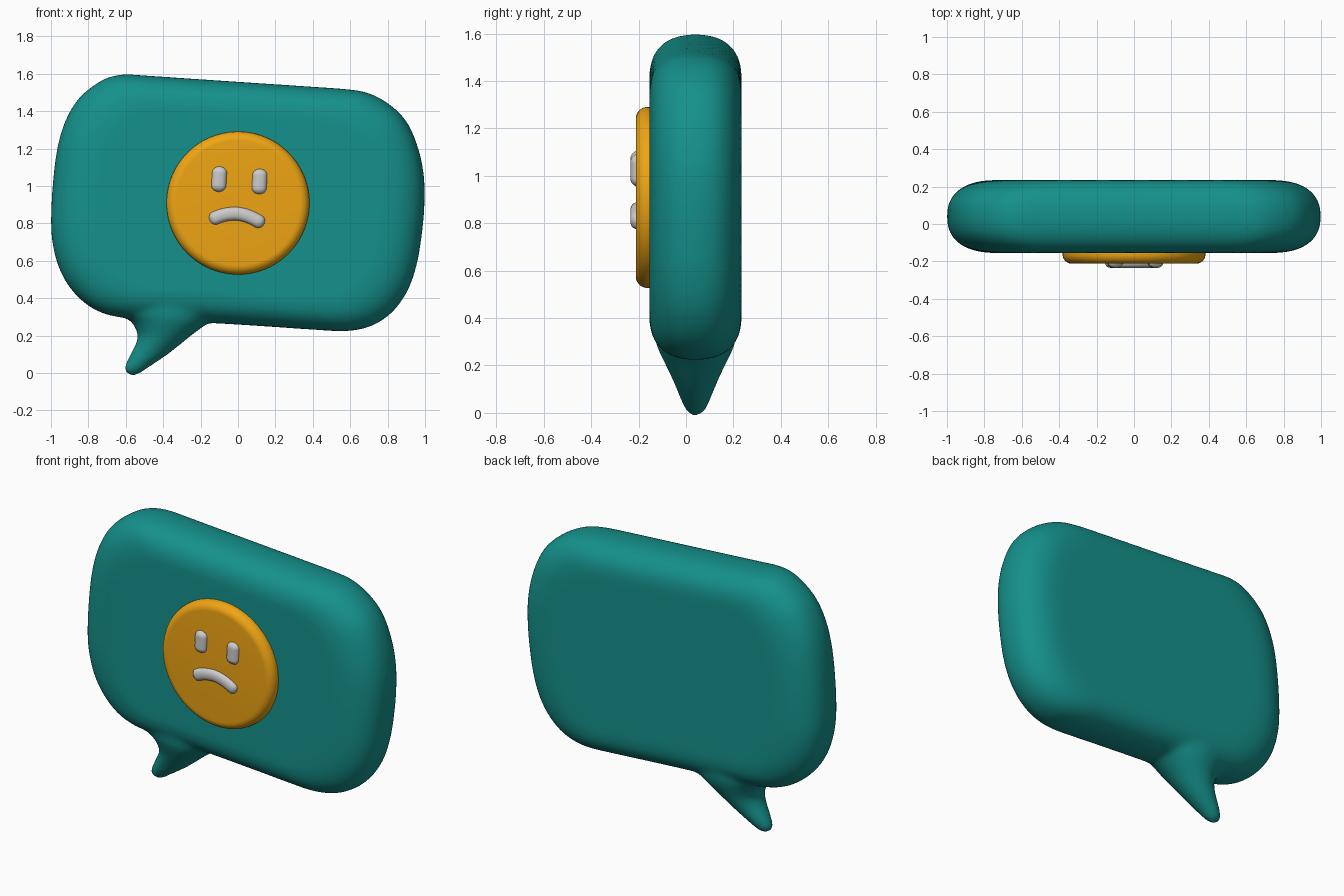
import bpy, bmesh, math
from mathutils import Vector

if "Cube" in bpy.data.objects:
    bpy.data.objects.remove(bpy.data.objects["Cube"])


def material(name, color):
    m = bpy.data.materials.new(name)
    m.diffuse_color = color
    m.use_nodes = True
    m.node_tree.nodes["Principled BSDF"].inputs["Base Color"].default_value = m.diffuse_color
    return m


def loft(bm, rings):
    """Skin a list of closed rings and cap both ends."""
    vs = [[bm.verts.new(p) for p in r] for r in rings]
    n = len(vs[0])
    for a, b in zip(vs, vs[1:]):
        for i in range(n):
            j = (i + 1) % n
            bm.faces.new((a[i], a[j], b[j], b[i]))
    bm.faces.new(vs[0][::-1])
    bm.faces.new(vs[-1])


def finish(name, bm, mat):
    bmesh.ops.recalc_face_normals(bm, faces=bm.faces)
    for f in bm.faces:
        f.smooth = True
    me = bpy.data.meshes.new(name)
    bm.to_mesh(me)
    bm.free()
    me.materials.append(mat)
    ob = bpy.data.objects.new(name, me)
    bpy.context.collection.objects.link(ob)
    return ob


def spline(pts, steps, closed):
    """Catmull-Rom samples through 2D or 3D points."""
    pts = [Vector(p) for p in pts]
    n = len(pts)
    get = (lambda i: pts[i % n]) if closed else (lambda i: pts[max(0, min(n - 1, i))])
    out = []
    for i in range(n if closed else n - 1):
        a, b, c, d = (get(i + k) for k in (-1, 0, 1, 2))
        for s in range(steps):
            t = s / steps
            out.append(0.5 * (2 * b + (c - a) * t + (2 * a - 5 * b + 4 * c - d) * t * t
                              + (3 * b - a - 3 * c + d) * t ** 3))
    if not closed:
        out.append(pts[-1])
    return out


def spow(v, p):
    return math.copysign(abs(v) ** p, v)


teal = material("teal", (0.0075, 0.283, 0.26, 1))
orange = material("orange", (0.86, 0.375, 0.0066, 1))
white = material("white", (0.95, 0.95, 0.97, 1))

# Speech bubble: pillow-edged slab from a front outline
outline = spline([(-.6, 1.597), (-.48, 1.59), (-.2, 1.571), (.1, 1.551), (.4, 1.531),
                  (.6, 1.516), (.71, 1.493), (.82, 1.43), (.905, 1.34), (.965, 1.2),
                  (.995, 1.05), (.997, .89), (.982, .73), (.955, .575), (.905, .435),
                  (.82, .32), (.71, .25), (.58, .224), (.4, .232), (.15, .249),
                  (-.12, .266), (-.5, .288), (-.6, .294), (-.71, .315), (-.81, .366),
                  (-.9, .457), (-.96, .568), (-.993, .70), (-1, .83), (-.99, 1.02),
                  (-.967, 1.2), (-.925, 1.345), (-.857, 1.463), (-.765, 1.543),
                  (-.685, 1.584)], 5, True)
bm = bmesh.new()
rings = []
for k in range(33):
    a = -math.pi / 2 + math.pi * k / 32
    s = 0.73 + 0.27 * abs(math.cos(a)) ** (2 / 2.4)
    y = 0.04 + 0.195 * spow(math.sin(a), 2 / 2.4)
    rings.append([(p.x * s, y, .91 + (p.y - .91) * s) for p in outline])
loft(bm, rings)

# Tail: horizontal ellipses given as (z, left, right) and half depth
sections = [(.5, -.5, -.22, .165), (.4, -.58, -.14, .178), (.31, -.62, -.1, .172),
            (.27, -.565, -.155, .16), (.2, -.532, -.25, .126), (.15, -.55, -.31, .103),
            (.1, -.578, -.372, .082), (.05, -.604, -.445, .063), (.02, -.614, -.49, .05),
            (-.002, -.605, -.52, .035), (-.014, -.585, -.54, .015)]
loft(bm, [[((l + r) / 2 + (r - l) / 2 * math.cos(u), .04 + h * math.sin(u), z)
           for u in [2 * math.pi * i / 40 for i in range(40)]] for z, l, r, h in sections])
bubble = finish("speech_bubble", bm, teal)
rm = bubble.modifiers.new("merge", 'REMESH')
rm.mode = 'VOXEL'
rm.voxel_size = 0.014
rm.use_smooth_shade = True
sm = bubble.modifiers.new("blend", 'SMOOTH')
sm.factor = 0.5
sm.iterations = 26

# Face disc with a rounded front rim
prof = [(.382, -.1)] + [(.332 + .05 * math.cos(a), -.162 - .05 * math.sin(a))
                        for a in [math.pi / 2 * i / 10 for i in range(11)]]
bm = bmesh.new()
loft(bm, [[(r * math.cos(u), y, .909 + r * math.sin(u))
           for u in [2 * math.pi * i / 96 for i in range(96)]] for r, y in prof])
finish("face_disc", bm, orange)


def pill(name, pts, r, depth, cap):
    """Rounded bar along a front-plane path."""
    path = spline(pts, 24 // (len(pts) - 1), False)
    length = sum((b - a).length for a, b in zip(path, path[1:]))
    rings, run = [], 0
    for i, p in enumerate(path):
        t = (path[min(i + 1, len(path) - 1)] - path[max(i - 1, 0)]).normalized()
        if i:
            run += (p - path[i - 1]).length
        e = min(1, min(run, length - run) / cap)
        w = max(.3, math.sqrt(max(0, 1 - (1 - e) ** 2)))
        rings.append([(p.x - t.y * r * w * c, -.2 - depth * w * s, p.y + t.x * r * w * c)
                      for c, s in [(spow(math.cos(u), .85), spow(math.sin(u), .85))
                                   for u in [2 * math.pi * k / 24 for k in range(24)]]])
    bm = bmesh.new()
    loft(bm, rings)
    finish(name, bm, white)


# Eyes and frowning mouth
for name, x, z in (("left_eye", -.101, 1.037), ("right_eye", .115, 1.024)):
    pill(name, [(x - .004, z - .069), (x + .004, z + .069)], .041, .035, .035)
pill("mouth", [(-.152, .815), (-.085, .843), (-.01, .852), (.06, .836), (.14, .795)],
     .037, .035, .03)
